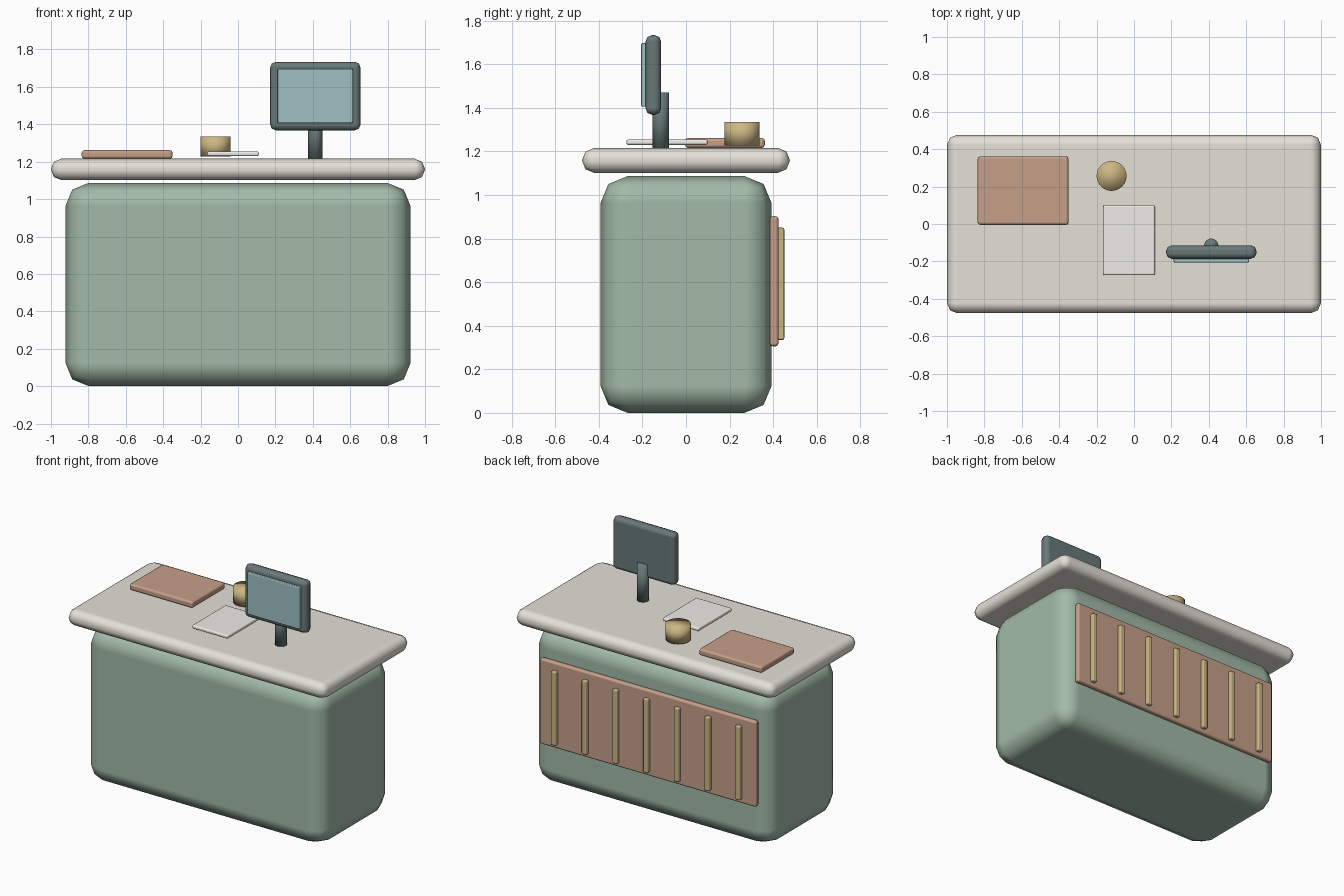
import bpy

if "Cube" in bpy.data.objects:
    bpy.data.objects.remove(bpy.data.objects["Cube"])


def material(name, rgb):
    m = bpy.data.materials.new(name)
    m.diffuse_color = (*rgb, 1)
    m.use_nodes = True
    m.node_tree.nodes["Principled BSDF"].inputs["Base Color"].default_value = m.diffuse_color
    return m


GREEN = material("sage", (0.36, 0.49, 0.39))
STONE = material("stone", (0.78, 0.75, 0.68))
CLAY = material("clay", (0.56, 0.35, 0.25))
BRASS = material("brass", (0.60, 0.47, 0.23))
SLATE = material("slate", (0.14, 0.19, 0.19))
GLASS = material("glass", (0.35, 0.53, 0.56))
PAPER = material("paper", (0.85, 0.84, 0.80))


def finish(name, mat):
    o = bpy.context.object
    o.name = name
    o.data.materials.append(mat)
    bpy.ops.object.shade_smooth()
    return o


def box(name, x, y, z, bevel, mat):
    """Rounded box from (min, max) ranges along each axis."""
    bpy.ops.mesh.primitive_cube_add(
        size=1, location=[(a + b) / 2 for a, b in (x, y, z)])
    bpy.context.object.scale = [b - a for a, b in (x, y, z)]
    bpy.ops.object.transform_apply(location=False, rotation=False, scale=True)
    o = finish(name, mat)
    m = o.modifiers.new("bevel", 'BEVEL')
    m.width, m.segments, m.harden_normals = bevel, 2, True
    return o


def cylinder(name, x, y, z, r, mat):
    bpy.ops.mesh.primitive_cylinder_add(
        vertices=32, radius=r, depth=z[1] - z[0],
        location=(x, y, (z[0] + z[1]) / 2))
    return finish(name, mat)


# Desk body and worktop
box("desk_body", (-0.923, 0.923), (-0.393, 0.393), (0, 1.087), 0.125, GREEN)
box("worktop", (-1, 1), (-0.477, 0.477), (1.102, 1.216), 0.055, STONE)

# Slatted panel on the back
box("back_panel", (-0.835, 0.835), (0.385, 0.425), (0.305, 0.903), 0.015, CLAY)
for i in range(7):
    x = (i - 3) * 0.237
    box(f"panel_slat_{i + 1}", (x - 0.019, x + 0.019), (0.415, 0.451),
        (0.335, 0.85), 0.008, BRASS)

# Monitor
cylinder("monitor_stand", 0.413, -0.116, (1.205, 1.47), 0.038, SLATE)
box("monitor_case", (0.172, 0.655), (-0.186, -0.114), (1.368, 1.734), 0.03, SLATE)
box("monitor_screen", (0.212, 0.615), (-0.206, -0.17), (1.406, 1.697), 0.006, GLASS)

# Items on the worktop
box("desk_mat", (-0.836, -0.35), (-0.005, 0.362), (1.216, 1.262), 0.015, CLAY)
box("paper_pad", (-0.166, 0.112), (-0.274, 0.1), (1.23, 1.255), 0.01, PAPER)
cylinder("pen_cup", -0.12, 0.257, (1.228, 1.336), 0.08, BRASS)
